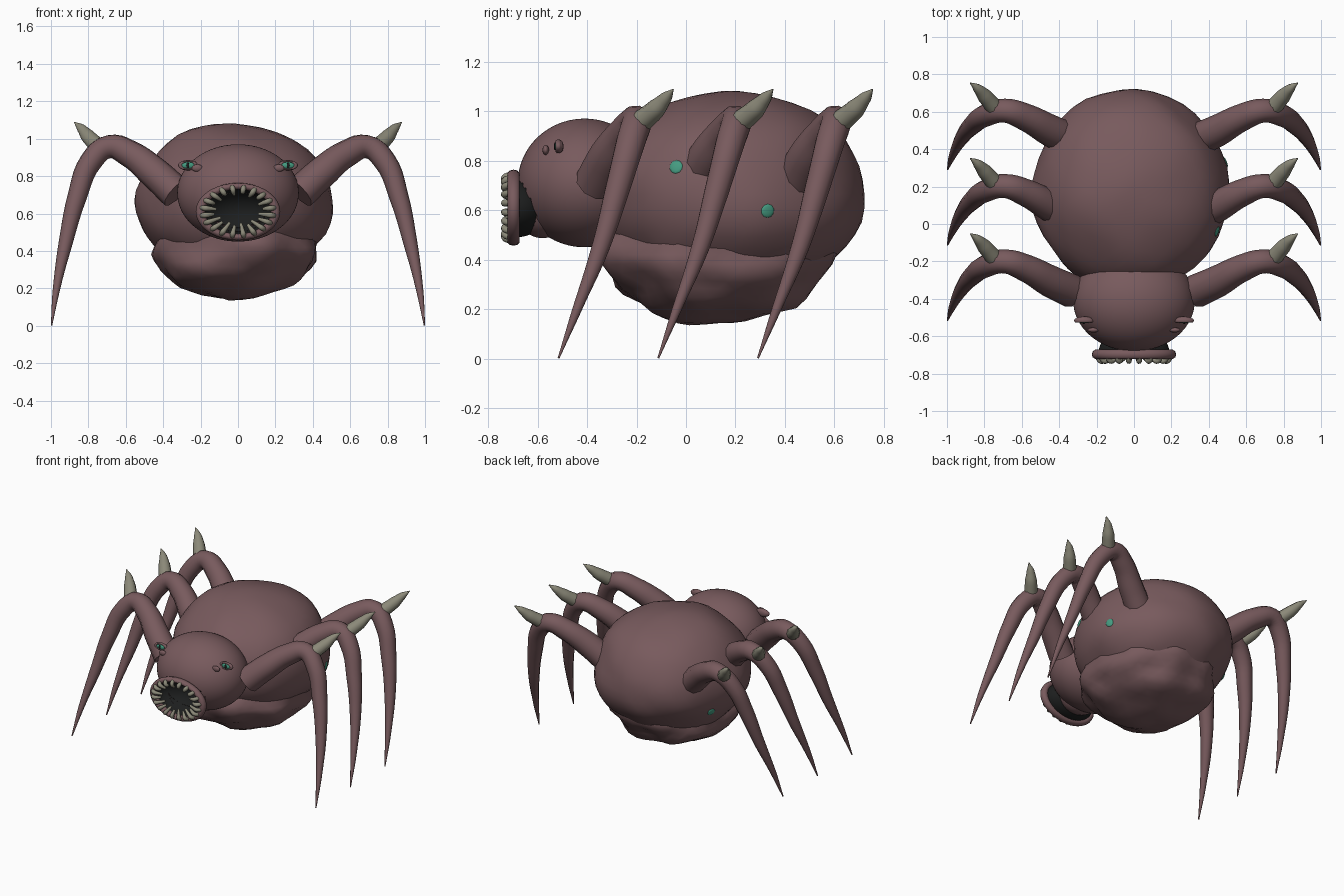
import bpy, bmesh, math
from mathutils import Vector, noise

if "Cube" in bpy.data.objects:
    bpy.data.objects.remove(bpy.data.objects["Cube"])


def material(name, rgb):
    m = bpy.data.materials.new(name)
    m.use_nodes = True
    m.diffuse_color = (*rgb, 1)
    m.node_tree.nodes["Principled BSDF"].inputs["Base Color"].default_value = (*rgb, 1)
    return m


SKIN = material("dusty_mauve_skin", (0.188, 0.103, 0.11))
HORN = material("grey_bone", (0.26, 0.25, 0.19))
GREEN = material("teal_green", (0.06, 0.33, 0.22))
DARK = material("mouth_black", (0.012, 0.013, 0.013))


def finish(name, mat, angle=50):
    ob = bpy.context.object
    ob.name = ob.data.name = name
    ob.data.materials.clear()
    ob.data.materials.append(mat)
    bpy.ops.object.transform_apply(location=False, rotation=True, scale=True)
    bpy.ops.object.shade_smooth_by_angle(angle=math.radians(angle))
    return ob


def ball(name, loc, radii, mat, segments=32, rings=20):
    bpy.ops.mesh.primitive_uv_sphere_add(segments=segments, ring_count=rings, location=loc)
    bpy.context.object.scale = radii
    return finish(name, mat)


def lumpy(name, loc, radii, amount, freq, seed):
    """Ellipsoid with an uneven fleshy surface."""
    bpy.ops.mesh.primitive_ico_sphere_add(subdivisions=4, location=loc)
    ob = bpy.context.object
    for v in ob.data.vertices:
        p = v.co * freq + Vector((seed, seed, seed))
        v.co *= 1 + amount * noise.noise(p) + amount * 0.35 * noise.noise(p * 2)
    ob.scale = radii
    return finish(name, SKIN)


def remove_faces(ob, test):
    """Delete the faces whose centre, in world space, passes the test."""
    bm = bmesh.new()
    bm.from_mesh(ob.data)
    gone = [f for f in bm.faces if test(f.calc_center_median() + ob.location)]
    bmesh.ops.delete(bm, geom=gone, context="FACES")
    bm.to_mesh(ob.data)
    bm.free()


def ring(name, loc, major, minor, squash):
    """Squashed torus facing the front."""
    bpy.ops.mesh.primitive_torus_add(major_radius=major, minor_radius=minor, location=loc,
                                     major_segments=36, minor_segments=10)
    bpy.context.object.scale = (1, squash, 1)
    bpy.context.object.rotation_euler.x = math.pi / 2
    return finish(name, SKIN)


def tubes(name, paths, mat, sides=3, steps=5):
    """Tapered tubes along smooth paths of (x, y, z, radius)."""
    cu = bpy.data.curves.new(name, "CURVE")
    cu.dimensions = "3D"
    cu.bevel_depth = 1
    cu.bevel_resolution = sides
    cu.resolution_u = steps
    cu.use_fill_caps = True
    for path in paths:
        sp = cu.splines.new("BEZIER")
        sp.bezier_points.add(len(path) - 1)
        for bp, (x, y, z, r) in zip(sp.bezier_points, path):
            bp.co = (x, y, z)
            bp.radius = r
            bp.handle_left_type = bp.handle_right_type = "AUTO"
    ob = bpy.data.objects.new(name, cu)
    bpy.context.collection.objects.link(ob)
    bpy.ops.object.select_all(action="DESELECT")
    ob.select_set(True)
    bpy.context.view_layer.objects.active = ob
    bpy.ops.object.convert(target="MESH")
    return finish(name, mat)


# Body: upper abdomen and sagging belly
abdomen = lumpy("abdomen", (-0.015, 0.18, 0.665), (0.525, 0.545, 0.425), 0.045, 1.6, 3.1)
lumpy("belly", (-0.01, 0.13, 0.42), (0.455, 0.46, 0.278), 0.12, 1.9, 7.4)

# Head and short muzzle, opened at the front around a hollow throat
MOUTH_Z = 0.61
THROAT = Vector((0.19, 0.14, 0.12))
throat_at = Vector((0, -0.69, MOUTH_Z))


def inside_throat(p):
    d = p - throat_at
    return sum((d[k] / THROAT[k]) ** 2 for k in range(3)) < 0.97


head = ball("head", (0, -0.41, 0.71), (0.325, 0.27, 0.26), SKIN, 64, 40)
muzzle = ball("muzzle", (0, -0.58, 0.605), (0.15, 0.11, 0.118), SKIN, 64, 40)
for ob in (head, muzzle):
    remove_faces(ob, inside_throat)
throat = ball("throat", throat_at, THROAT, DARK, 36, 24)
remove_faces(throat, lambda p: p.y < throat_at.y)
ring("lip", (0, -0.697, MOUTH_Z), 0.2, 0.026, 0.68)

# Teeth around the lip, bulging forward and then pointing inward
teeth = []
COUNT = 20
for i in range(COUNT):
    a = 2 * math.pi * (i + 0.5) / COUNT
    reach = 0.67 - 0.09 * (i % 2) + 0.1 * math.sin(a)
    steps = ((1.0, -0.712, 0.013), (0.9, -0.733, 0.015), (0.8, -0.73, 0.013), (reach, -0.715, 0.008))
    teeth.append([(0.198 * f * math.cos(a), y, MOUTH_Z + 0.134 * f * math.sin(a), r)
                  for f, y, r in steps])
tubes("teeth", teeth, HORN, 2, 3)

# Eyes: lidded pair facing forward, and small skin folds ahead of them
for side, s in (("left", 1), ("right", -1)):
    ball(side + "_eye_socket", (s * 0.265, -0.508, 0.858), (0.046, 0.013, 0.025), SKIN, 20, 12)
    ball(side + "_eye", (s * 0.267, -0.52, 0.858), (0.036, 0.011, 0.019), GREEN, 16, 10)
    ball(side + "_pupil", (s * 0.269, -0.53, 0.858), (0.008, 0.004, 0.016), DARK, 12, 8)
    ring(side + "_eyelid", (s * 0.267, -0.516, 0.858), 0.041, 0.012, 0.52)
    ball(side + "_eye_fold", (s * 0.218, -0.567, 0.843), (0.03, 0.013, 0.02), SKIN, 16, 10)

# Legs and knee spikes: one shape, repeated along each side
LEG = [(0.33, -0.36, 0.71, 0.09), (0.45, -0.305, 0.82, 0.085), (0.58, -0.235, 0.92, 0.073),
       (0.69, -0.2, 0.957, 0.064), (0.785, -0.222, 0.88, 0.061), (0.86, -0.275, 0.69, 0.052),
       (0.92, -0.345, 0.45, 0.038), (0.97, -0.44, 0.2, 0.02), (0.997, -0.515, 0.002, 0.004)]
SPIKE = [(0.745, -0.185, 0.955, 0.046), (0.8, -0.12, 1.01, 0.04),
         (0.838, -0.08, 1.055, 0.025), (0.875, -0.052, 1.088, 0.003)]
for side, s in (("left", 1), ("right", -1)):
    for i, row in enumerate(("front", "middle", "rear")):
        for part, path, mat in (("leg", LEG, SKIN), ("knee_spike", SPIKE, HORN)):
            moved = [(s * x, y + 0.403 * i, z, r) for x, y, z, r in path]
            tubes(f"{row}_{side}_{part}", [moved], mat)

# Glowing spots, set nearly flush where a ray from outside meets the abdomen
bpy.context.view_layer.update()
for i, (s, y, z) in enumerate(((1, -0.04, 0.775), (1, 0.33, 0.597), (-1, 0.37, 0.515))):
    start = Vector((s * 2, y, z)) - abdomen.location
    hit, point, normal, _ = abdomen.ray_cast(start, Vector((-s, 0, 0)))
    if hit:
        bpy.ops.mesh.primitive_uv_sphere_add(segments=10, ring_count=8,
                                             location=point + abdomen.location)
        bpy.context.object.scale = (0.028, 0.028, 0.007)
        bpy.context.object.rotation_euler = normal.to_track_quat("Z", "Y").to_euler()
        finish(f"spot_{i + 1}", GREEN)
